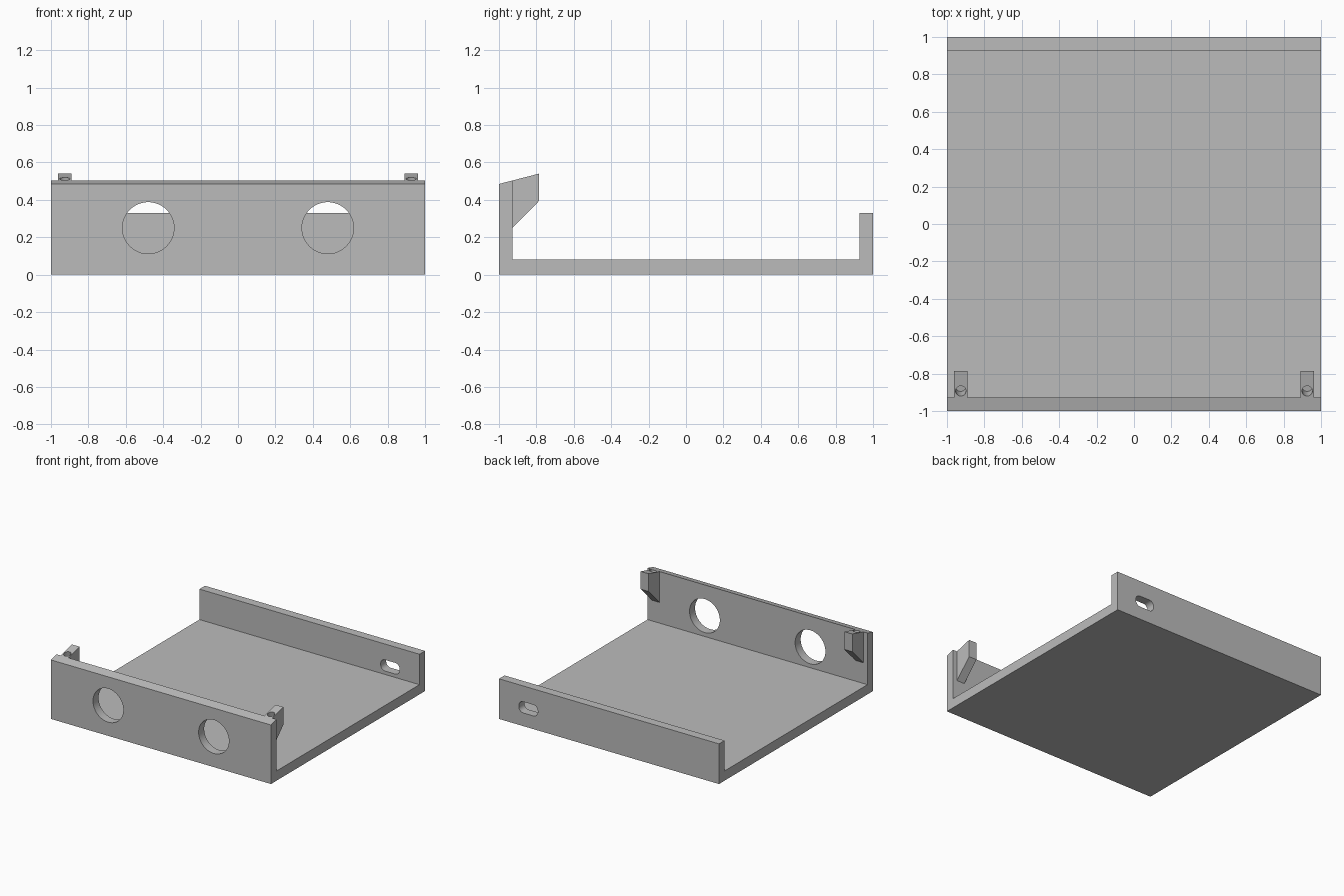
import bpy, bmesh, math
from mathutils import Matrix, Vector

cube = bpy.data.objects.get("Cube")
if cube:
    bpy.data.objects.remove(cube, do_unlink=True)

grey = bpy.data.materials.new("light grey")
grey.use_nodes = True
colour = (0.5, 0.5, 0.5, 1)
grey.diffuse_color = colour
grey.node_tree.nodes["Principled BSDF"].inputs["Base Color"].default_value = colour


def prism(name, points, start, vector):
    """Extrude a closed outline; start places 2D points in 3D."""
    bm = bmesh.new()
    face = bm.faces.new([bm.verts.new(start(a, b)) for a, b in points])
    ext = bmesh.ops.extrude_face_region(bm, geom=[face])["geom"]
    verts = [v for v in ext if isinstance(v, bmesh.types.BMVert)]
    bmesh.ops.translate(bm, verts=verts, vec=vector)
    bmesh.ops.recalc_face_normals(bm, faces=bm.faces)
    mesh = bpy.data.meshes.new(name)
    bm.to_mesh(mesh)
    bm.free()
    obj = bpy.data.objects.new(name, mesh)
    bpy.context.collection.objects.link(obj)
    mesh.materials.append(grey)
    return obj


def rounded(cx, cz, hw, hh, r, steps=12):
    """Rounded rectangle outline; a circle when hw = hh = r."""
    pts = []
    for k, (sx, sz) in enumerate([(1, 1), (-1, 1), (-1, -1), (1, -1)]):
        for i in range(steps + (hw > r)):
            a = (k + i / steps) * math.pi / 2
            pts.append((cx + sx * (hw - r) + r * math.cos(a),
                        cz + sz * (hh - r) + r * math.sin(a)))
    return pts


def cut(obj, cutters):
    bpy.context.view_layer.objects.active = obj
    for cutter in cutters:
        cutter.hide_render = True
        mod = obj.modifiers.new("cut", "BOOLEAN")
        mod.operation, mod.solver, mod.object = "DIFFERENCE", "EXACT", cutter
        bpy.ops.object.modifier_apply(modifier=mod.name)
        bpy.data.objects.remove(cutter, do_unlink=True)
    bpy.ops.object.select_all(action="DESELECT")
    obj.select_set(True)
    bpy.ops.object.shade_smooth_by_angle(angle=math.radians(25))


# Sloped top line shared by the front wall and the lugs
SLOPE = 0.258
INNER = 0.928


def top(y):
    return 0.485 + SLOPE * (y + 1)


# Tray: floor, tall front wall and low back wall in one side profile
profile = [(-1, 0), (1, 0), (1, 0.33), (INNER, 0.33), (INNER, 0.08),
           (-INNER, 0.08), (-INNER, top(-INNER)), (-1, top(-1))]
tray = prism("tray", profile, lambda y, z: (-1, y, z), (2, 0, 0))

# Two round openings in the front wall and one slot in the back wall
openings = [prism("round_cutter", rounded(x, 0.25, 0.138, 0.138, 0.138),
                  lambda x, z: (x, -1.1, z), (0, 0.3, 0)) for x in (-0.48, 0.48)]
openings.append(prism("slot_cutter", rounded(0.733, 0.154, 0.086, 0.046, 0.04, 6),
                      lambda x, z: (x, 0.85, z), (0, 0.3, 0)))
cut(tray, openings)

# Lugs behind the front wall, each with a blind hole square to its sloped top
normal = Vector((0, -SLOPE, 1)).normalized()
tilt = Matrix.Rotation(math.atan(SLOPE), 3, "X")
outline = [(-INNER, 0.25), (-0.785, 0.395), (-0.785, top(-0.785)), (-INNER, top(-INNER))]
for side, cx in (("right", -0.926), ("left", 0.926)):
    lug = prism(side + "_lug", outline,
                lambda y, z: (cx - 0.036, y, z), (0.072, 0, 0))
    base = Vector((cx, -0.893, top(-0.893))) - normal * 0.1
    hole = prism("screw_cutter", rounded(0, 0, 0.028, 0.028, 0.028, 6),
                 lambda a, b: base + tilt @ Vector((a, b, 0)), normal * 0.2)
    cut(lug, [hole])
